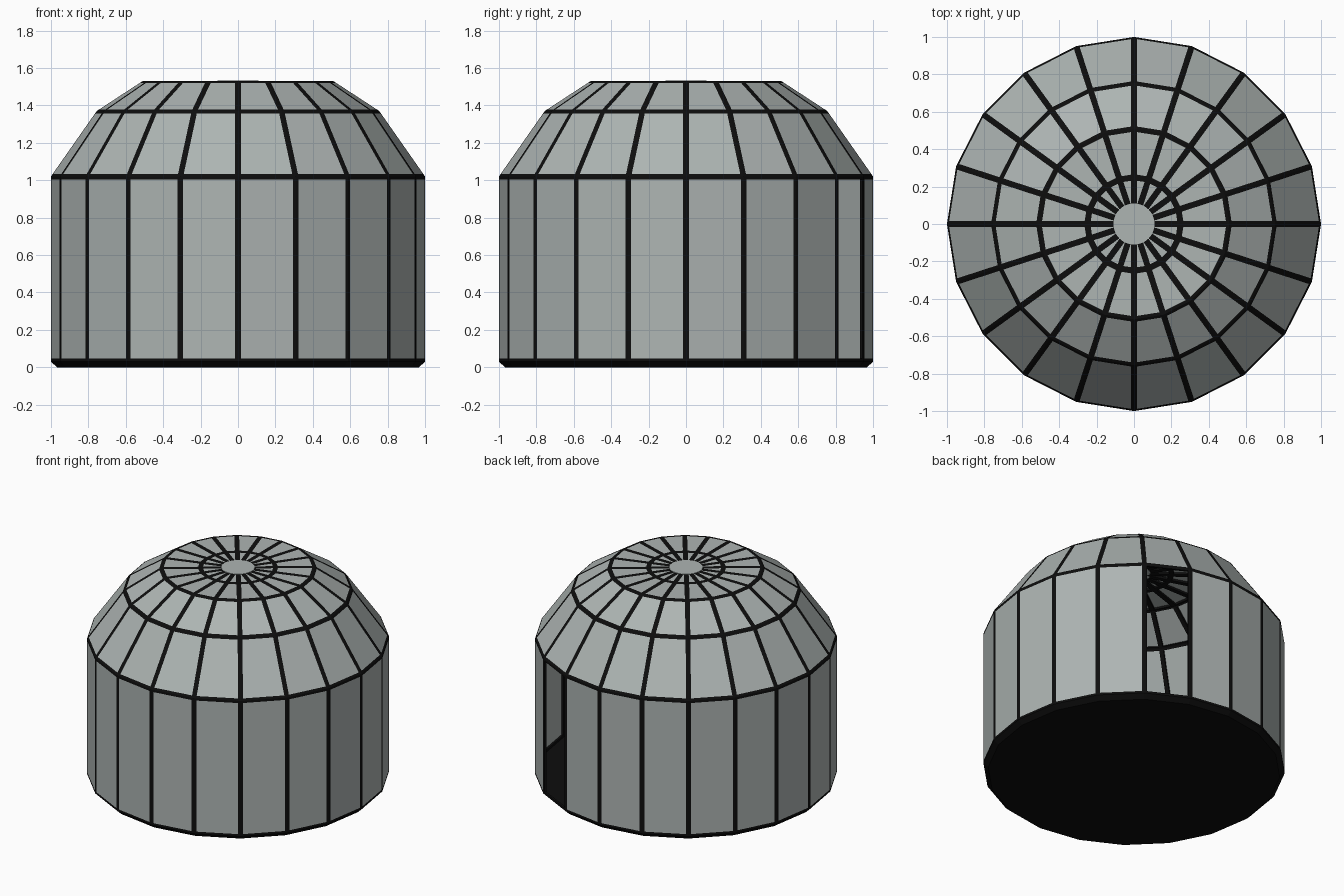
import bpy, bmesh, math

if "Cube" in bpy.data.objects:
    bpy.data.objects.remove(bpy.data.objects["Cube"])

SIDES = 20
BAR = 0.016            # half width of a glazing bar
PROFILE = [(1.0, 0.03), (1.0, 1.02), (0.755, 1.37), (0.51, 1.53), (0.25, 1.53)]
DOOR = 3               # open bay between 54 and 72 degrees


def material(name, color):
    m = bpy.data.materials.new(name)
    m.diffuse_color = color
    m.use_nodes = True
    m.node_tree.nodes["Principled BSDF"].inputs["Base Color"].default_value = m.diffuse_color
    return m


black = material("black_metal", (0.004, 0.004, 0.004, 1))
glass = material("grey_glass", (0.42, 0.46, 0.45, 1))


def add_object(name, bm, mat):
    mesh = bpy.data.meshes.new(name)
    bm.to_mesh(mesh)
    bm.free()
    mesh.materials.append(mat)
    ob = bpy.data.objects.new(name, mesh)
    bpy.context.collection.objects.link(ob)
    return ob


def shell(want_frame):
    """Faceted drum and dome, each facet inset; keep either the bars or the panes."""
    bm = bmesh.new()
    rings = [[bm.verts.new((r * math.cos(2 * math.pi * i / SIDES),
                            r * math.sin(2 * math.pi * i / SIDES), z))
              for i in range(SIDES)] for r, z in PROFILE]
    door = None
    for k in range(len(rings) - 1):
        for i in range(SIDES):
            j = (i + 1) % SIDES
            f = bm.faces.new((rings[k][i], rings[k][j], rings[k + 1][j], rings[k + 1][i]))
            if k == 0 and i == DOOR:
                door = f
    apex = bm.verts.new((0, 0, PROFILE[-1][1]))
    for i in range(SIDES):
        bm.faces.new((rings[-1][i], rings[-1][(i + 1) % SIDES], apex))
    bm.normal_update()
    panes = bm.faces[:]
    bars = bmesh.ops.inset_individual(bm, faces=panes, thickness=BAR,
                                      use_even_offset=True)["faces"]
    bars = [f for f in bm.faces if f not in set(panes)]
    remove = panes if want_frame else bars + [door]
    bmesh.ops.delete(bm, geom=remove, context='FACES')
    return bm


def frustum(name, r1, r2, z1, z2, sides, mat):
    bm = bmesh.new()
    bmesh.ops.create_cone(bm, cap_ends=True, segments=sides,
                          radius1=r1, radius2=r2, depth=z2 - z1)
    # line the corners up with the x axis
    v = max(bm.verts, key=lambda p: p.co.x)
    a = -math.atan2(v.co.y, v.co.x)
    c, s = math.cos(a), math.sin(a)
    for p in bm.verts:
        x, y, z = p.co
        p.co = (c * x - s * y, s * x + c * y, z + (z1 + z2) / 2)
    return add_object(name, bm, mat)


# glazing bars, thickened inwards
frame = add_object("frame_bars", shell(True), black)
solid = frame.modifiers.new("thickness", 'SOLIDIFY')
solid.thickness = 0.015
solid.offset = -1

# flush panes, door bay left open
add_object("panels", shell(False), glass)

# tapered floor plate and hub disc
frustum("floor", 0.968, 1.0, 0.0, 0.03, SIDES, black)
frustum("roof_hub", 0.11, 0.11, 1.515, 1.533, 40, glass)
